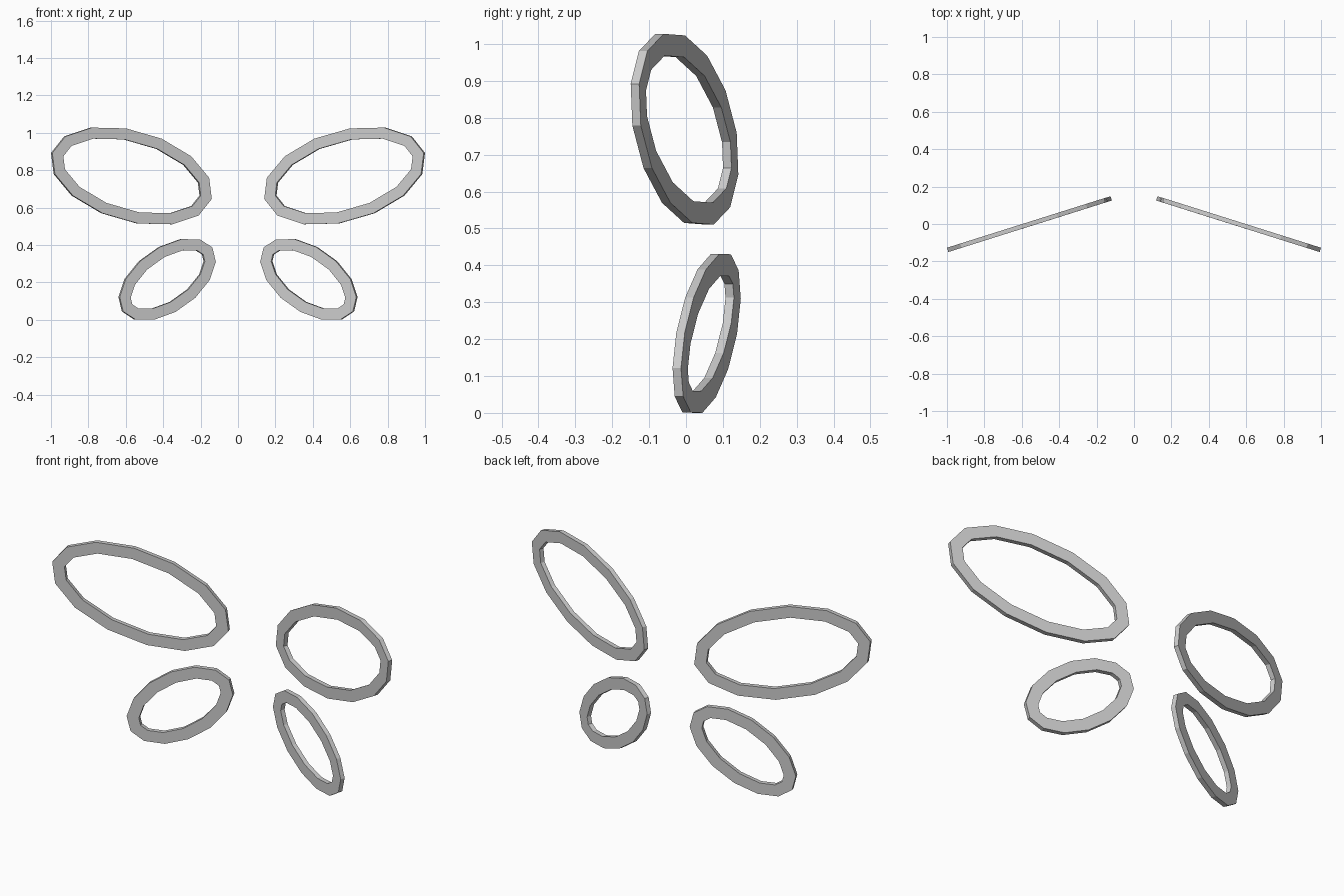
import bpy, bmesh, math
from mathutils import Vector

if "Cube" in bpy.data.objects:
    bpy.data.objects.remove(bpy.data.objects["Cube"])

SIDES = 14
TILT = math.radians(17.5)      # wings swept forward at the tips
WIDTH, THICK = 0.059, 0.024    # flat band section
OUT = Vector((math.cos(TILT), -math.sin(TILT), 0))
UP = Vector((0, 0, 1))
BACK = Vector((math.sin(TILT), math.cos(TILT), 0))


def inset(points, d):
    """Mitred inward offset of a counter-clockwise polygon."""
    result = []
    for i, p in enumerate(points):
        e1 = (p - points[i - 1]).normalized()
        e2 = (points[(i + 1) % len(points)] - p).normalized()
        n1, n2 = Vector((-e1.y, e1.x)), Vector((-e2.y, e2.x))
        result.append(p + (n1 + n2) * d / (1 + n1.dot(n2)))
    return result


def wing_ring(name, centre, major, minor, side):
    major, minor = Vector(major), Vector(minor)
    outer = [major * math.cos(t) + minor * math.sin(t)
             for t in (2 * math.pi * k / SIDES for k in range(SIDES))]
    inner = inset(outer, WIDTH)
    bm = bmesh.new()
    # four loops: outer front, outer back, inner back, inner front
    loops = []
    for pts, depth in ((outer, -1), (outer, 1), (inner, 1), (inner, -1)):
        loop = []
        for p in pts:
            v = Vector(centre) + OUT * p.x + UP * p.y + BACK * depth * THICK / 2
            v.x *= side
            loop.append(bm.verts.new(v))
        loops.append(loop)
    for a in range(4):
        la, lb = loops[a], loops[(a + 1) % 4]
        for i in range(SIDES):
            j = (i + 1) % SIDES
            bm.faces.new((la[i], la[j], lb[j], lb[i]))
    bmesh.ops.recalc_face_normals(bm, faces=bm.faces)
    me = bpy.data.meshes.new(name)
    bm.to_mesh(me)
    bm.free()
    ob = bpy.data.objects.new(name, me)
    bpy.context.collection.objects.link(ob)


for label, side in (("right", 1), ("left", -1)):
    # large upper wing outline
    wing_ring("upper_wing_ring_" + label, (0.57, -0.004, 0.769),
              (0.447, 0.123), (-0.068, 0.2325), side)
    # small lower wing outline
    wing_ring("lower_wing_ring_" + label, (0.379, 0.056, 0.2155),
              (0.25, -0.171), (0.102, 0.139), side)
